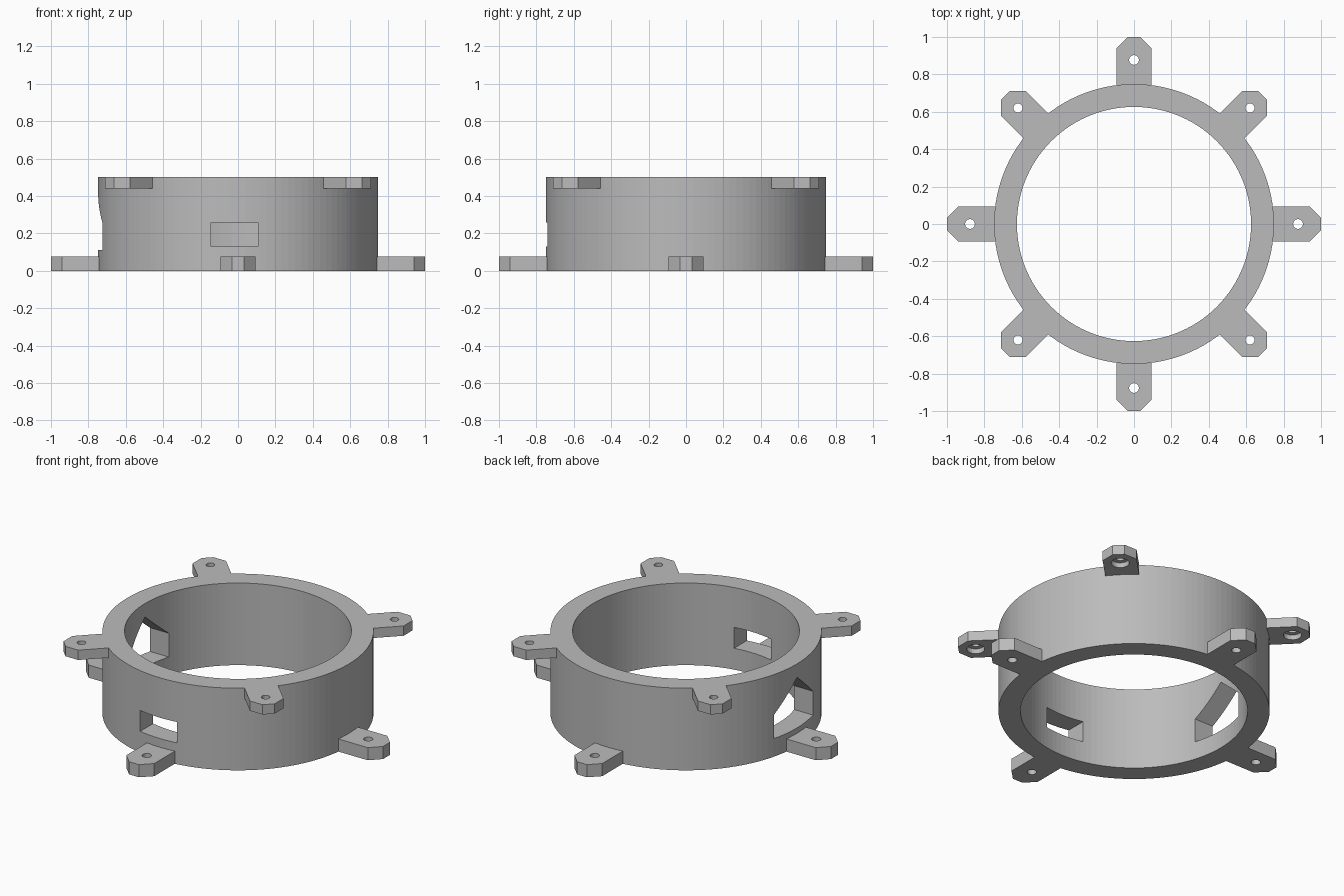
import bpy
import bmesh
from math import sin, cos, pi, sqrt
from mathutils import Matrix

OUTER, INNER, HEIGHT = 0.748, 0.626, 0.5
TAB_HALF = 0.094

cube = bpy.data.objects.get("Cube")
if cube:
    bpy.data.objects.remove(cube, do_unlink=True)

grey = bpy.data.materials.new("plain_grey")
grey.use_nodes = True
colour = (0.5, 0.5, 0.5, 1)
grey.diffuse_color = colour
grey.node_tree.nodes["Principled BSDF"].inputs["Base Color"].default_value = colour


def prism(name, outline, low, high, matrix=None):
    """Extrude a flat outline from low to high along z, then place it."""
    bm = bmesh.new()
    face = bm.faces.new([bm.verts.new((x, y, low)) for x, y in outline])
    top = bmesh.ops.extrude_face_region(bm, geom=[face])["geom"]
    moved = [v for v in top if isinstance(v, bmesh.types.BMVert)]
    bmesh.ops.translate(bm, verts=moved, vec=(0, 0, high - low))
    if matrix:
        bm.transform(matrix)
    bmesh.ops.recalc_face_normals(bm, faces=bm.faces)
    mesh = bpy.data.meshes.new(name)
    bm.to_mesh(mesh)
    bm.free()
    mesh.materials.append(grey)
    obj = bpy.data.objects.new(name, mesh)
    bpy.context.collection.objects.link(obj)
    return obj


def circle(radius, count, x=0):
    return [(x + radius * cos(2 * pi * i / count), radius * sin(2 * pi * i / count))
            for i in range(count)]


def cut(obj, cutter):
    """Subtract the cutter from the object and discard it."""
    cutter.hide_render = True
    mod = obj.modifiers.new("cut", 'BOOLEAN')
    mod.operation = 'DIFFERENCE'
    mod.solver = 'EXACT'
    mod.object = cutter
    bpy.context.view_layer.objects.active = obj
    bpy.ops.object.modifier_apply(modifier=mod.name)
    bpy.data.objects.remove(cutter, do_unlink=True)


# Ring wall
ring = prism("ring_wall", circle(OUTER, 120), 0, HEIGHT)
cut(ring, prism("bore", circle(INNER, 120), -0.1, HEIGHT + 0.1))

# Rectangular window through the front wall
stand_y = Matrix.Rotation(pi / 2, 4, 'X')
window = [(-0.145, 0.13), (0.108, 0.13), (0.108, 0.257), (-0.145, 0.257)]
cut(ring, prism("front_window", window, 0.4, 0.9, stand_y))

# Gabled window through the right wall
stand_x = Matrix.Rotation(-pi / 2, 4, 'Z') @ stand_y
gable = [(-0.187, 0.11), (0.187, 0.11), (0.187, 0.255), (0, 0.418), (-0.187, 0.255)]
cut(ring, prism("side_window", gable, 0.4, 0.9, stand_x))


def tab(name, tip, low, high, hole):
    """Mounting tab along +x with a chamfered tip and a screw hole."""
    root = sqrt(OUTER ** 2 - TAB_HALF ** 2)
    side = [(root, TAB_HALF), (tip - 0.06, TAB_HALF), (tip, 0.033)]
    outline = side + [(x, -y) for x, y in reversed(side)]
    obj = prism(name, outline, low, high)
    cut(obj, prism("hole", circle(hole, 24, 0.877), low - 0.1, high + 0.1))
    return obj


def repeat_around(obj, start):
    """Place four linked copies at quarter turns."""
    base = obj.name
    for i in range(4):
        part = obj if i == 0 else obj.copy()
        if i:
            bpy.context.collection.objects.link(part)
        part.name = f"{base}_{i + 1}"
        part.rotation_euler.z = start + i * pi / 2


# Lower tabs on the axes
repeat_around(tab("lower_tab", 1.0, 0, 0.077, 0.026), 0)

# Upper tabs on the diagonals, recessed underneath
upper = tab("upper_tab", 0.972, 0.44, HEIGHT, 0.024)
cut(upper, prism("recess", circle(0.05, 24, 0.877), 0.4, 0.47))
repeat_around(upper, pi / 4)
